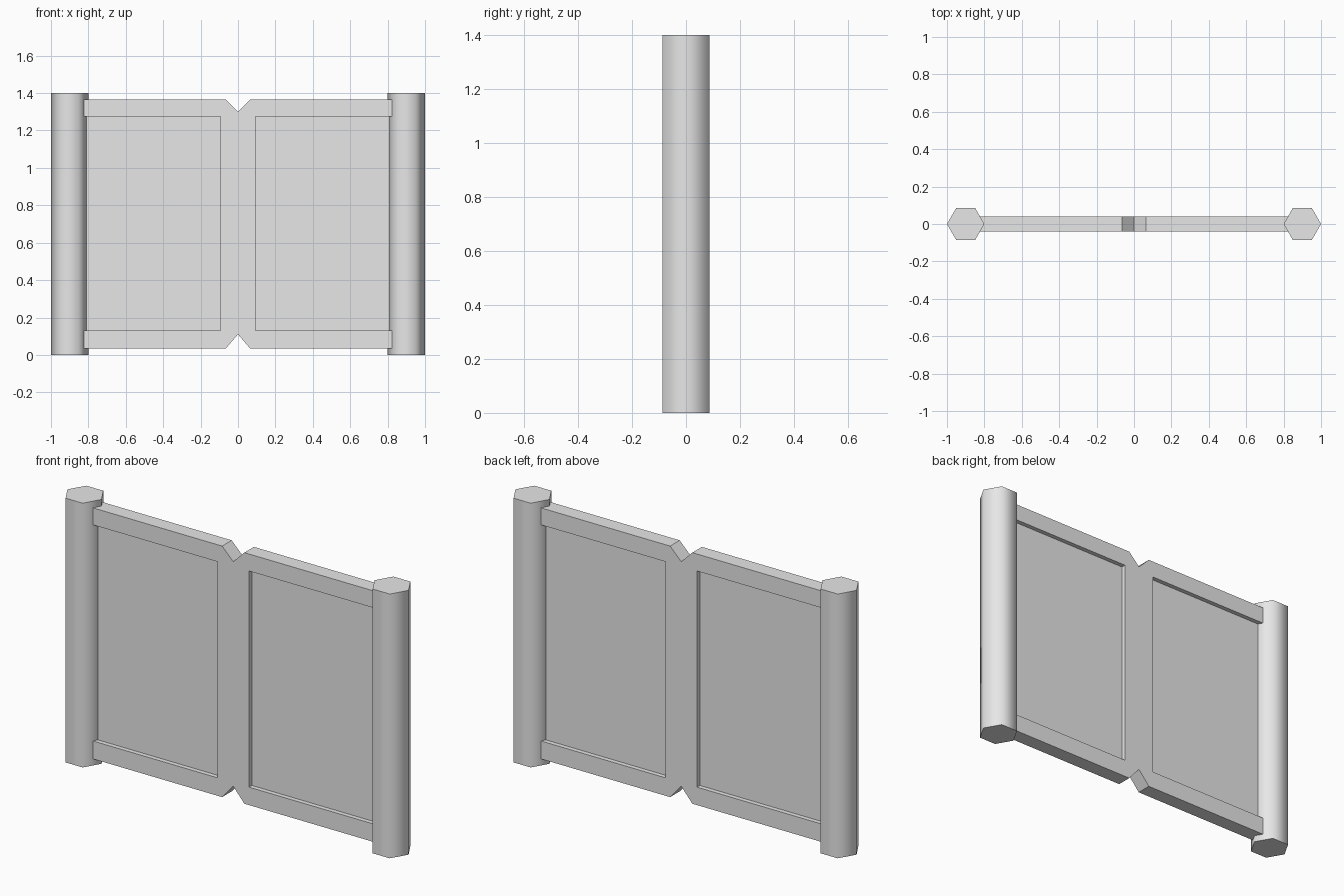
import bpy, bmesh, math
from mathutils import Vector

cube = bpy.data.objects.get("Cube")
if cube:
    bpy.data.objects.remove(cube, do_unlink=True)

grey = bpy.data.materials.new("plain_grey")
grey.use_nodes = True
grey.diffuse_color = (0.8, 0.8, 0.8, 1)
grey.node_tree.nodes["Principled BSDF"].inputs["Base Color"].default_value = (0.8, 0.8, 0.8, 1)


def extrude_outline(name, points, direction):
    """Make a solid by sweeping a closed flat outline along a direction."""
    bm = bmesh.new()
    face = bm.faces.new([bm.verts.new(p) for p in points])
    swept = bmesh.ops.extrude_face_region(bm, geom=[face])["geom"]
    verts = [g for g in swept if isinstance(g, bmesh.types.BMVert)]
    bmesh.ops.translate(bm, verts=verts, vec=Vector(direction))
    bmesh.ops.recalc_face_normals(bm, faces=bm.faces)
    mesh = bpy.data.meshes.new(name)
    bm.to_mesh(mesh)
    bm.free()
    mesh.materials.append(grey)
    obj = bpy.data.objects.new(name, mesh)
    bpy.context.collection.objects.link(obj)
    return obj


# Hexagonal end posts with softened sides and crisp caps
POST_X, POST_R, HEIGHT = 0.9, 0.1, 1.4
for side, sign in (("left", 1), ("right", -1)):
    ring = [(sign * POST_X + POST_R * math.cos(i * math.tau / 6),
             POST_R * math.sin(i * math.tau / 6), 0) for i in range(6)]
    post = extrude_outline(side + "_post", ring, (0, 0, HEIGHT))
    bpy.ops.object.select_all(action="DESELECT")
    post.select_set(True)
    bpy.context.view_layer.objects.active = post
    bpy.ops.object.shade_smooth_by_angle(angle=math.radians(70))

# Frame: rails and centre stile in one outline, notched top and bottom
FRAME_Y, END_X, STILE_X = 0.04, 0.85, 0.093
TOP, TOP_IN, LOW_IN, LOW = 1.365, 1.275, 0.13, 0.035
half = [(0, 1.30), (0.065, TOP), (END_X, TOP), (END_X, TOP_IN), (STILE_X, TOP_IN),
        (STILE_X, LOW_IN), (END_X, LOW_IN), (END_X, LOW), (0.065, LOW), (0, 0.11)]
outline = half + [(-x, z) for x, z in reversed(half[1:-1])]
extrude_outline("frame", [(x, -FRAME_Y, z) for x, z in outline], (0, 2 * FRAME_Y, 0))

# Thin panels recessed on both faces of the frame
PANEL_Y, TUCK = 0.016, 0.02
for side, sign in (("left", 1), ("right", -1)):
    x0, x1 = sign * (STILE_X - TUCK), sign * END_X
    z0, z1 = LOW_IN - TUCK, TOP_IN + TUCK
    corners = [(x0, z0), (x1, z0), (x1, z1), (x0, z1)]
    extrude_outline(side + "_panel", [(x, -PANEL_Y, z) for x, z in corners],
                    (0, 2 * PANEL_Y, 0))
